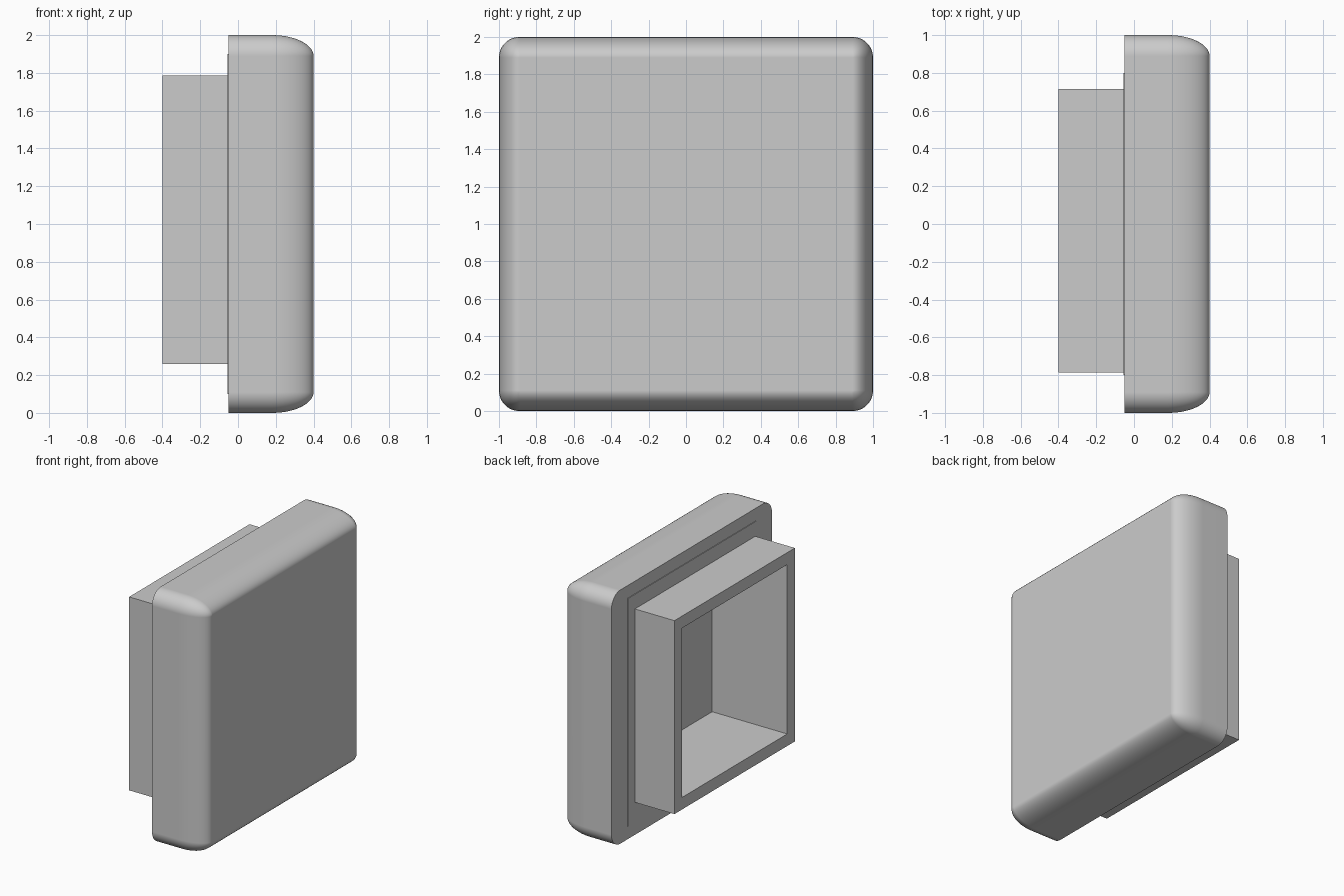
import bpy, bmesh, math
from mathutils import Vector

if "Cube" in bpy.data.objects:
    bpy.data.objects.remove(bpy.data.objects["Cube"], do_unlink=True)

grey = bpy.data.materials.new("light_grey")
grey.use_nodes = True
grey.diffuse_color = (0.6, 0.6, 0.6, 1)
grey.node_tree.nodes["Principled BSDF"].inputs["Base Color"].default_value = (0.6, 0.6, 0.6, 1)


def make_object(name, bm):
    bmesh.ops.recalc_face_normals(bm, faces=bm.faces)
    mesh = bpy.data.meshes.new(name)
    bm.to_mesh(mesh)
    bm.free()
    mesh.materials.append(grey)
    obj = bpy.data.objects.new(name, mesh)
    bpy.context.collection.objects.link(obj)
    return obj


def box(name, low, high):
    bm = bmesh.new()
    bmesh.ops.create_cube(bm, size=1)
    low, high = Vector(low), Vector(high)
    for v in bm.verts:
        v.co = (low + high) / 2 + v.co * (high - low)
    return make_object(name, bm)


def rounded_ring(bm, x, radius, core=0.89, steps=12):
    """Square ring around the x axis with rounded corners."""
    ring = []
    for quarter in range(4):
        middle = math.radians(45 + 90 * quarter)
        cy = math.copysign(core, math.cos(middle))
        cz = math.copysign(core, math.sin(middle))
        for i in range(steps + 1):
            a = math.pi / 2 * (quarter + i / steps)
            ring.append(bm.verts.new((x, cy + radius * math.cos(a), 1 + cz + radius * math.sin(a))))
    return ring


# Cushion: rounded square pad with an elliptical front edge
bm = bmesh.new()
rings = [rounded_ring(bm, -0.05, 0.11)]
for i in range(13):
    a = math.pi / 2 * i / 12
    rings.append(rounded_ring(bm, 0.18 + 0.22 * math.sin(a), 0.11 * math.cos(a)))
for a, b in zip(rings, rings[1:]):
    for i in range(len(a)):
        j = (i + 1) % len(a)
        bm.faces.new((a[i], a[j], b[j], b[i])).smooth = True
bm.faces.new(rings[0])
bm.faces.new(rings[-1])
bmesh.ops.remove_doubles(bm, verts=bm.verts, dist=0.0001)
pad = make_object("rounded_pad", bm)

# Thin backing plate and square socket
plate = box("backing_plate", (-0.055, -0.8, 0.1), (-0.03, 0.8, 1.9))
socket = box("square_socket", (-0.4, -0.785, 0.26), (-0.03, 0.715, 1.785))

# Square hollow running through the socket into the pad
cutter = box("hollow_cutter", (-0.5, -0.69, 0.355), (0.255, 0.62, 1.69))
cutter.hide_render = True
for part in (pad, plate, socket):
    cut = part.modifiers.new("hollow", "BOOLEAN")
    cut.operation = "DIFFERENCE"
    cut.solver = "EXACT"
    cut.object = cutter
    bpy.context.view_layer.objects.active = part
    bpy.ops.object.modifier_apply(modifier=cut.name)
bpy.data.objects.remove(cutter, do_unlink=True)

# Soft pad edges with flat large faces
bpy.ops.object.select_all(action="DESELECT")
pad.select_set(True)
bpy.context.view_layer.objects.active = pad
bpy.ops.object.shade_smooth_by_angle(angle=math.radians(35))
weighted = pad.modifiers.new("weighted_normals", "WEIGHTED_NORMAL")
weighted.keep_sharp = True
